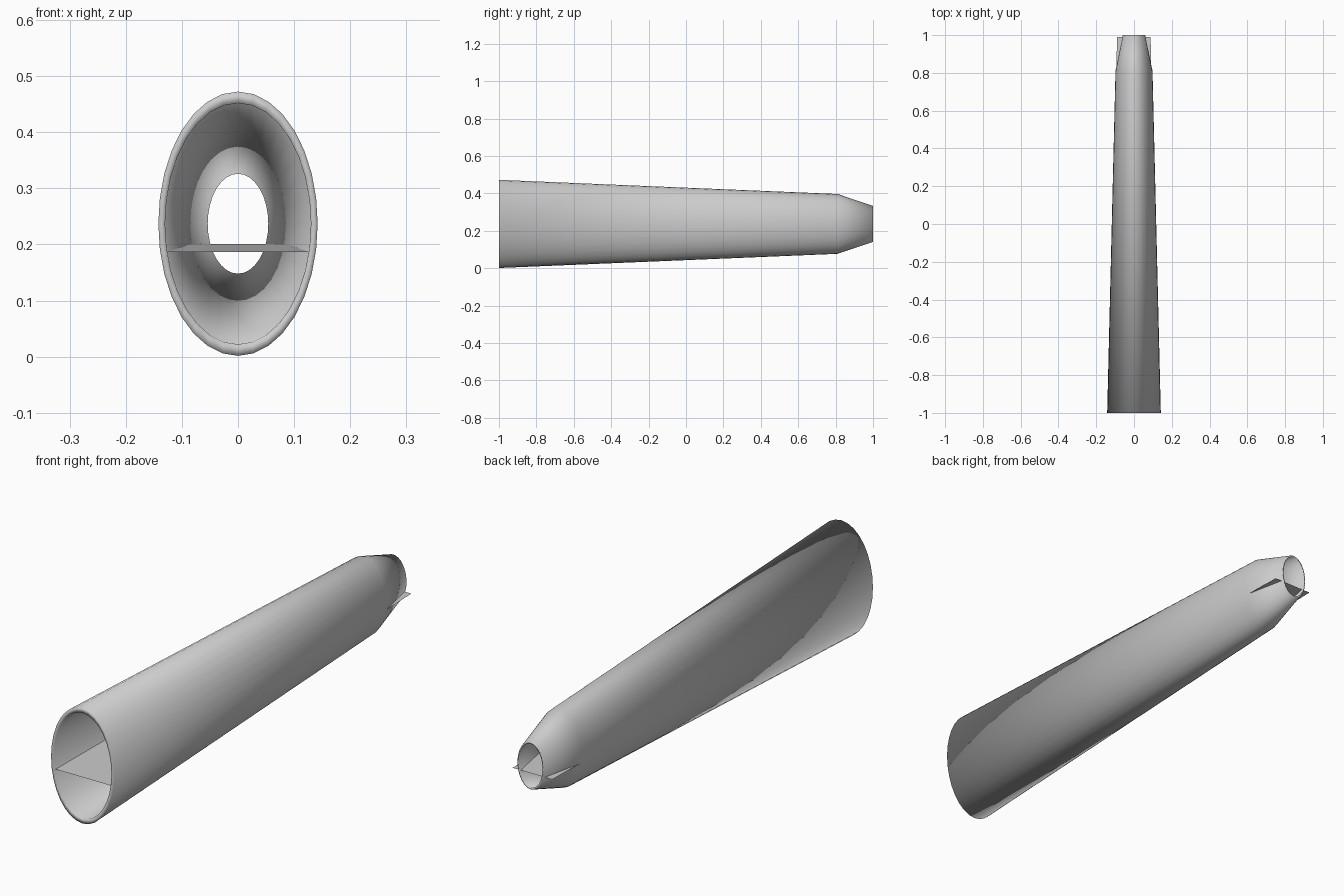
import bpy, bmesh, math

if "Cube" in bpy.data.objects:
    bpy.data.objects.remove(bpy.data.objects["Cube"])

SIDES = 32
ZC = 0.237  # height of the tube axis

# Closed wall profile: (y, half width, half height), outer skin then inner skin
PROFILE = [
    (-1.00, 0.142, 0.2355), (0.81, 0.098, 0.160), (1.00, 0.059, 0.096),
    (1.00, 0.054, 0.089), (0.805, 0.090, 0.150), (-1.00, 0.130, 0.215),
]


def make_object(name, bm, smooth):
    bmesh.ops.recalc_face_normals(bm, faces=bm.faces)
    mesh = bpy.data.meshes.new(name)
    bm.to_mesh(mesh)
    bm.free()
    for p in mesh.polygons:
        p.use_smooth = smooth
    obj = bpy.data.objects.new(name, mesh)
    bpy.context.collection.objects.link(obj)
    return obj


def ring(bm, y, rx, rz):
    angles = [2 * math.pi * i / SIDES for i in range(SIDES)]
    return [bm.verts.new((rx * math.cos(a), y, ZC + rz * math.sin(a))) for a in angles]


# Tapered oval body, open at both ends, with a thin wall
bm = bmesh.new()
rings = [ring(bm, *p) for p in PROFILE]
for k, a in enumerate(rings):
    b = rings[(k + 1) % len(rings)]
    for i in range(SIDES):
        j = (i + 1) % SIDES
        bm.faces.new((a[i], a[j], b[j], b[i]))
make_object("body_tube", bm, True)

# Thin floor sheet inside, rising slightly and poking out beside the tail
bm = bmesh.new()
corners = [(-0.125, -0.995, 0.187), (0.125, -0.995, 0.187),
           (0.088, 0.99, 0.201), (-0.09, 0.99, 0.201)]
bm.faces.new([bm.verts.new(c) for c in corners])
make_object("floor_sheet", bm, False)
